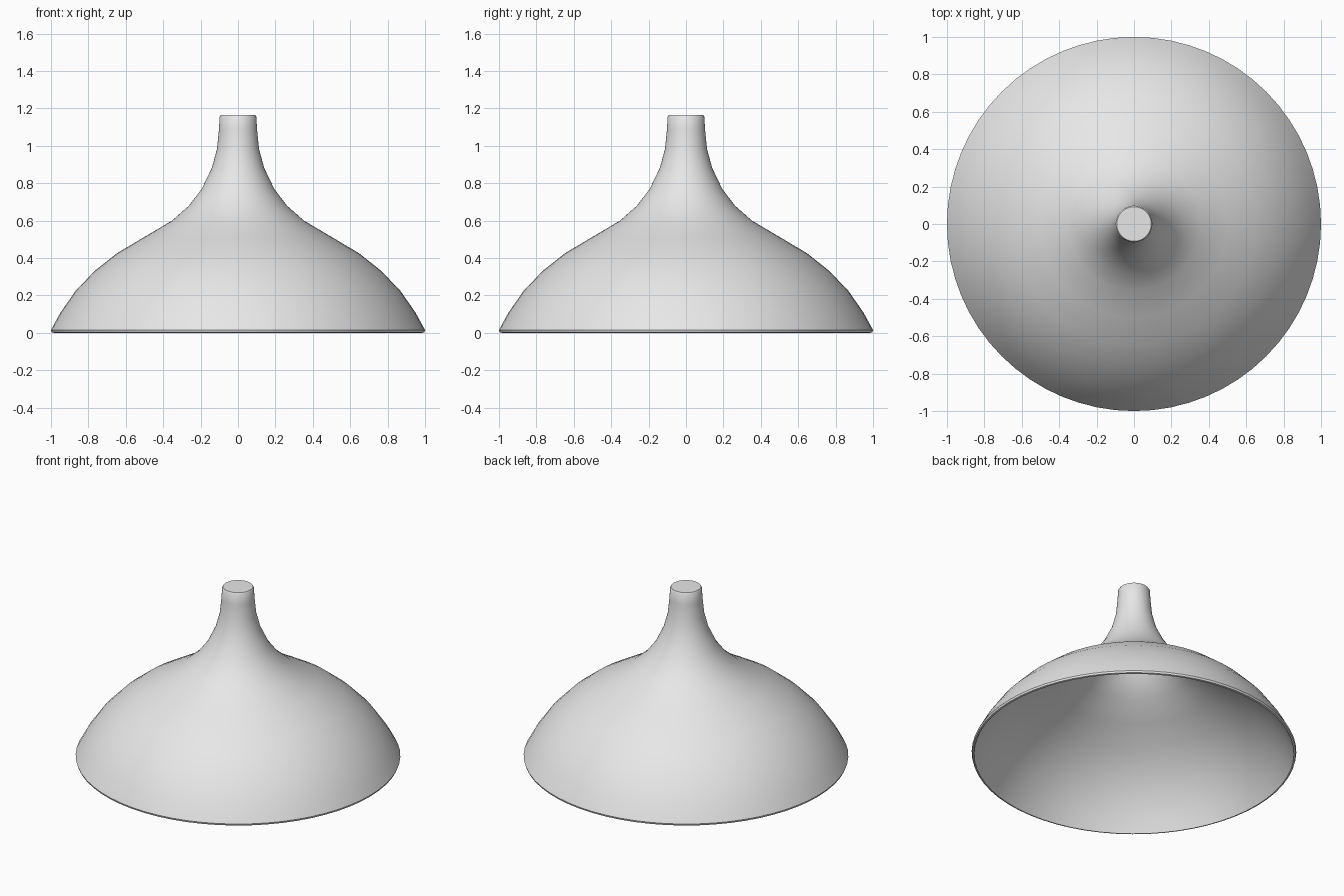
import bpy
import bmesh
from math import radians, tau
from mathutils import Vector

cube = bpy.data.objects.get("Cube")
if cube:
    bpy.data.objects.remove(cube, do_unlink=True)

SEGMENTS = 64
THICKNESS = 0.02


def make_material(name, color):
    mat = bpy.data.materials.new(name)
    mat.use_nodes = True
    mat.diffuse_color = color
    mat.node_tree.nodes["Principled BSDF"].inputs["Base Color"].default_value = color
    return mat


def inset_profile(points, distance):
    """Shift a profile toward the axis along its local normals."""
    result = []
    for i, (r, z) in enumerate(points):
        before = Vector(points[max(i - 1, 0)])
        after = Vector(points[min(i + 1, len(points) - 1)])
        along = (after - before).normalized()
        result.append((r - along.y * distance, z + along.x * distance))
    return result


def lathe(name, profile, material):
    """Revolve a radius/height profile around the z axis."""
    bm = bmesh.new()
    verts = [bm.verts.new((r, 0, z)) for r, z in profile]
    edges = [bm.edges.new(pair) for pair in zip(verts, verts[1:])]
    bmesh.ops.spin(bm, geom=verts + edges, cent=(0, 0, 0), axis=(0, 0, 1),
                   angle=tau, steps=SEGMENTS, use_duplicate=False)
    bmesh.ops.remove_doubles(bm, verts=bm.verts[:], dist=0.0005)
    bmesh.ops.recalc_face_normals(bm, faces=bm.faces[:])
    mesh = bpy.data.meshes.new(name)
    bm.to_mesh(mesh)
    bm.free()
    mesh.materials.append(material)
    obj = bpy.data.objects.new(name, mesh)
    bpy.context.collection.objects.link(obj)
    bpy.ops.object.select_all(action="DESELECT")
    obj.select_set(True)
    bpy.context.view_layer.objects.active = obj
    bpy.ops.object.shade_smooth_by_angle(angle=radians(40))
    return obj


grey = make_material("light grey", (0.8, 0.8, 0.8, 1))

# Outer curve: domed bowl, then flared neck
outer = [(1.0, 0.015), (0.95, 0.107), (0.868, 0.225), (0.765, 0.332),
         (0.648, 0.425), (0.5, 0.513), (0.353, 0.6), (0.262, 0.68),
         (0.193, 0.771), (0.139, 0.884), (0.112, 0.985), (0.102, 1.087),
         (0.098, 1.155)]
inner = inset_profile(outer, THICKNESS)

# Hollow shade with a rolled rim and a closed neck top
rim = [(inner[0][0], 0.005), (0.985, 0), (0.996, 0.003)]
cap = [(0.092, 1.164), (0, 1.164), (0, 1.144)]
lathe("lamp_shade", rim + outer + cap + inner[::-1] + rim[:1], grey)
